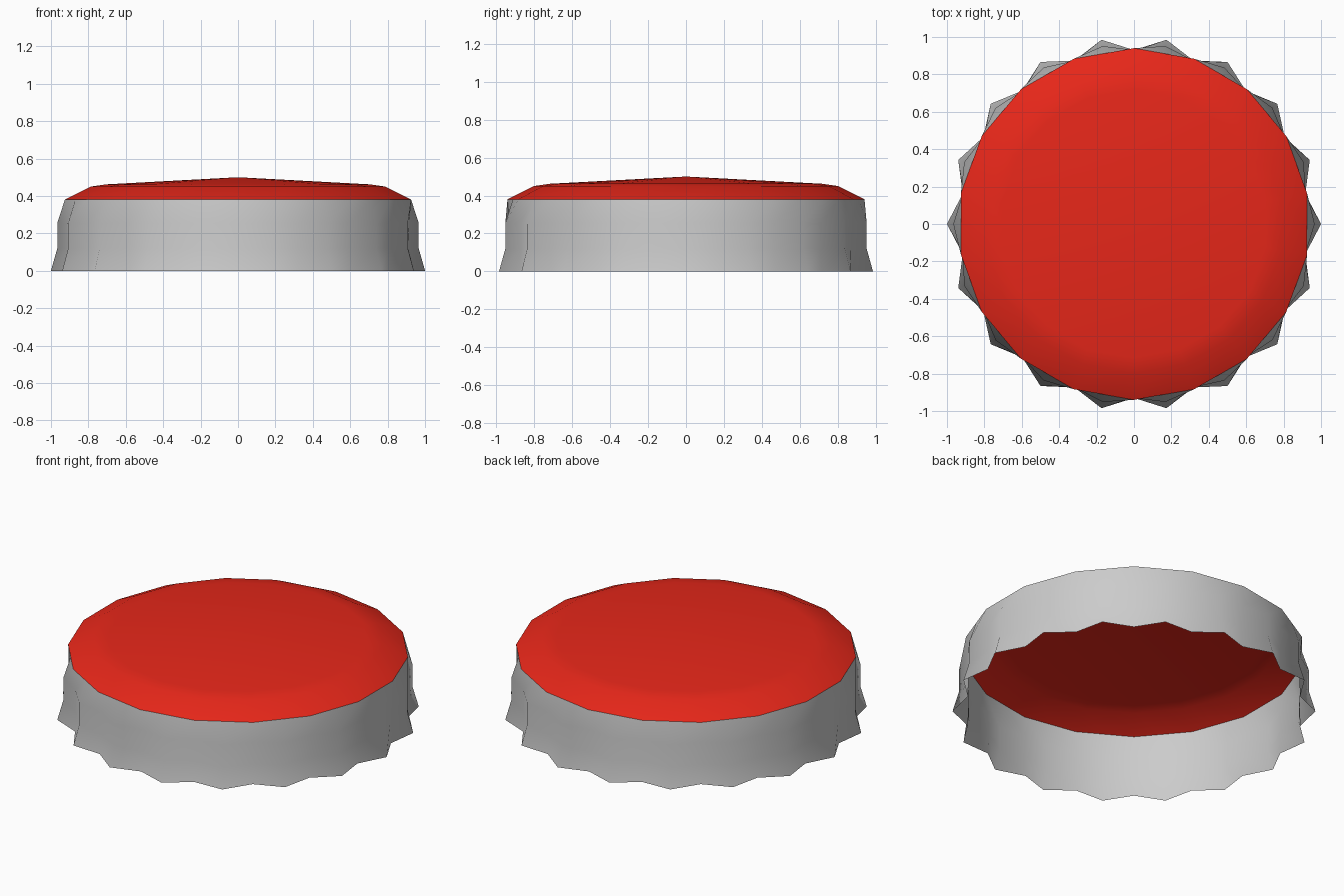
import bpy, bmesh
from math import cos, sin, pi

if "Cube" in bpy.data.objects:
    bpy.data.objects.remove(bpy.data.objects["Cube"])

FLUTES = 18
N = FLUTES * 2
CHORD = cos(pi / FLUTES)  # pulls in the mid-chord points so each ring is an 18-gon


def ring(bm, tip, valley, z):
    """Ring of points alternating between flute tips and valleys."""
    return [bm.verts.new(((tip, valley)[i % 2] * cos(2 * pi * i / N),
                          (tip, valley)[i % 2] * sin(2 * pi * i / N), z))
            for i in range(N)]


def bridge(bm, low, high):
    for i in range(N):
        j = (i + 1) % N
        bm.faces.new((low[i], low[j], high[j], high[i]))


def make_part(name, levels, apex=None):
    bm = bmesh.new()
    rings = [ring(bm, *level) for level in levels]
    for low, high in zip(rings, rings[1:]):
        bridge(bm, low, high)
    if apex is not None:
        top = bm.verts.new((0, 0, apex))
        for i in range(N):
            bm.faces.new((rings[-1][i], rings[-1][(i + 1) % N], top))
    for f in bm.faces:
        f.smooth = True
    mesh = bpy.data.meshes.new(name)
    bm.to_mesh(mesh)
    bm.free()
    obj = bpy.data.objects.new(name, mesh)
    bpy.context.collection.objects.link(obj)
    return obj


# Fluted skirt, open underneath: (tip radius, valley radius, z)
make_part("fluted_skirt", [
    (1.0, 0.93, 0.0),
    (0.966, 0.925, 0.12),
    (0.966, 0.93, 0.255),
    (0.94 * CHORD, 0.94, 0.38),
])

# Red domed top
top = make_part("domed_top", [
    (0.94 * CHORD, 0.94, 0.38),
    (0.80 * CHORD, 0.80, 0.45),
    (0.715 * CHORD, 0.715, 0.462),
], apex=0.5)
red = bpy.data.materials.new("red_paint")
red.diffuse_color = (0.8, 0.02, 0.01, 1)
red.use_nodes = True
red.node_tree.nodes["Principled BSDF"].inputs["Base Color"].default_value = red.diffuse_color
top.data.materials.append(red)
